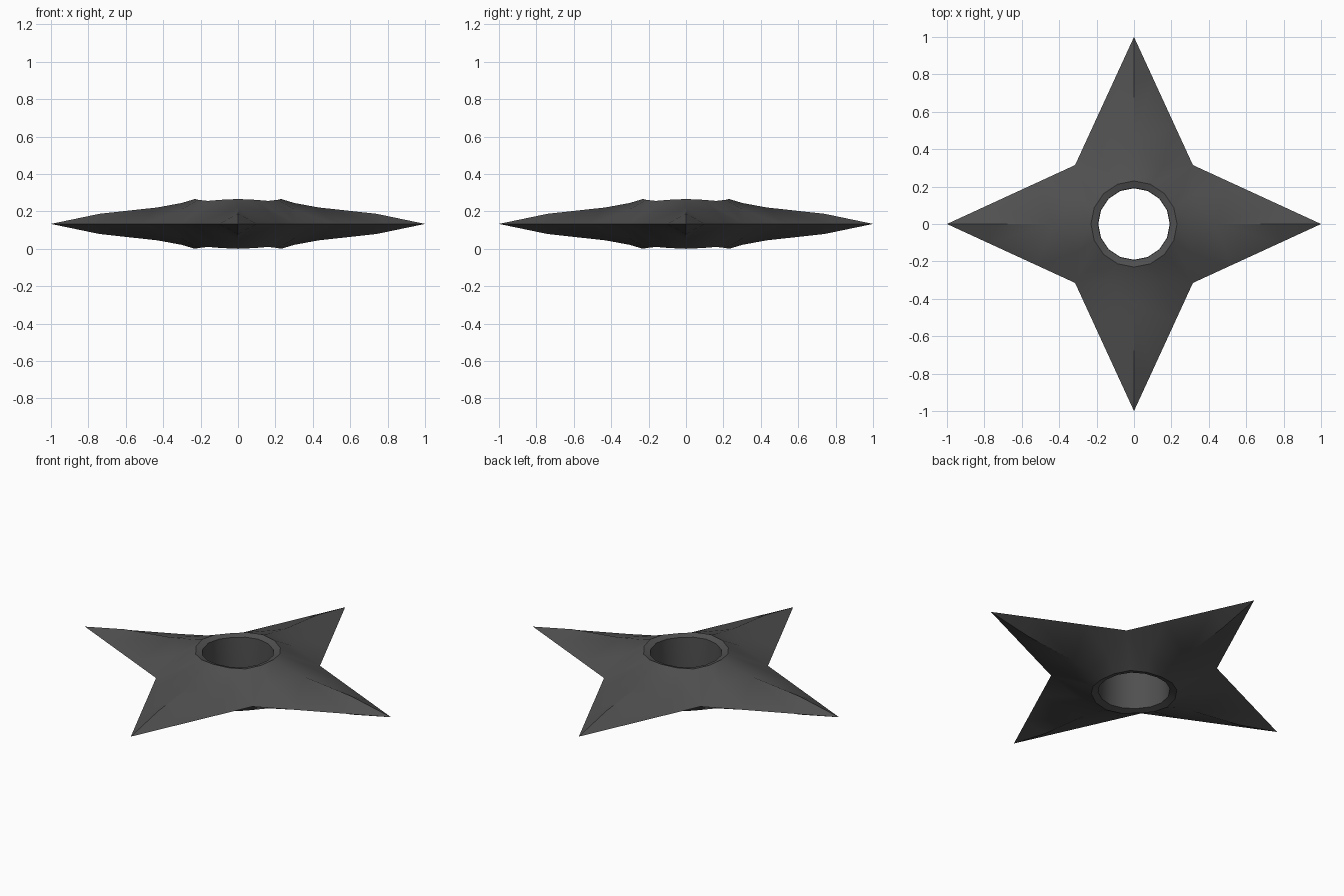
import bpy, bmesh
from math import cos, sin, pi, radians
from mathutils import Matrix, Vector

if "Cube" in bpy.data.objects:
    bpy.data.objects.remove(bpy.data.objects["Cube"])

MID = 0.133  # height of the cutting edge


def polar(r, deg, z):
    a = radians(deg)
    return (r * cos(a), r * sin(a), z)


def edge(x):
    # point on the straight blade edge between notch and tip
    return (x, 0.315 * (1 - x) / 0.685, 0)


# One eighth of the upper side: hole wall, rounded lip, ridge and blade edge
p = {}
for i, (lip, rim) in enumerate([(0.133, 0.119), (0.129, 0.117), (0.123, 0.115)]):
    p[f"w{i}"] = polar(0.191, 22.5 * i, 0)
    p[f"i{i}"] = polar(0.193, 22.5 * i, rim)
    p[f"r{i}"] = polar(0.23, 22.5 * i, lip)
p.update(p1=(0.30, 0, 0.112), p2=(0.43, 0, 0.088), p3=(0.74, 0, 0.054), tip=(1, 0, 0),
         m=(0.31, 0.155, 0.073), n=(0.315, 0.315, 0), e1=edge(0.52), e2=edge(0.78))
faces = ["w0 i0 i1 w1", "w1 i1 i2 w2", "i0 r0 r1 i1", "i1 r1 r2 i2",
         "r0 p1 m r1", "r1 m n", "r1 n r2", "p1 p2 m", "m p2 e1", "m e1 n",
         "p2 p3 e2 e1", "p3 tip e2"]

# Repeat the wedge around the centre and mirror it to the underside
bm = bmesh.new()
for k in range(4):
    for sy in (1, -1):
        for sz in (1, -1):
            rot = Matrix.Rotation(k * pi / 2, 3, 'Z')
            v = {n: bm.verts.new(rot @ Vector((c[0], c[1] * sy, c[2] * sz)) + Vector((0, 0, MID)))
                 for n, c in p.items()}
            for f in faces:
                bm.faces.new([v[n] for n in f.split()])
bmesh.ops.remove_doubles(bm, verts=bm.verts, dist=0.0005)
bmesh.ops.recalc_face_normals(bm, faces=bm.faces)

mesh = bpy.data.meshes.new("throwing_star")
bm.to_mesh(mesh)
bm.free()
star = bpy.data.objects.new("throwing_star", mesh)
bpy.context.collection.objects.link(star)

# Dark steel
steel = bpy.data.materials.new("dark_steel")
steel.diffuse_color = (0.08, 0.08, 0.08, 1)
steel.use_nodes = True
steel.node_tree.nodes["Principled BSDF"].inputs["Base Color"].default_value = steel.diffuse_color
mesh.materials.append(steel)

# Smooth body with sharp blade edges
bpy.context.view_layer.objects.active = star
star.select_set(True)
bpy.ops.object.shade_smooth_by_angle(angle=radians(35))
